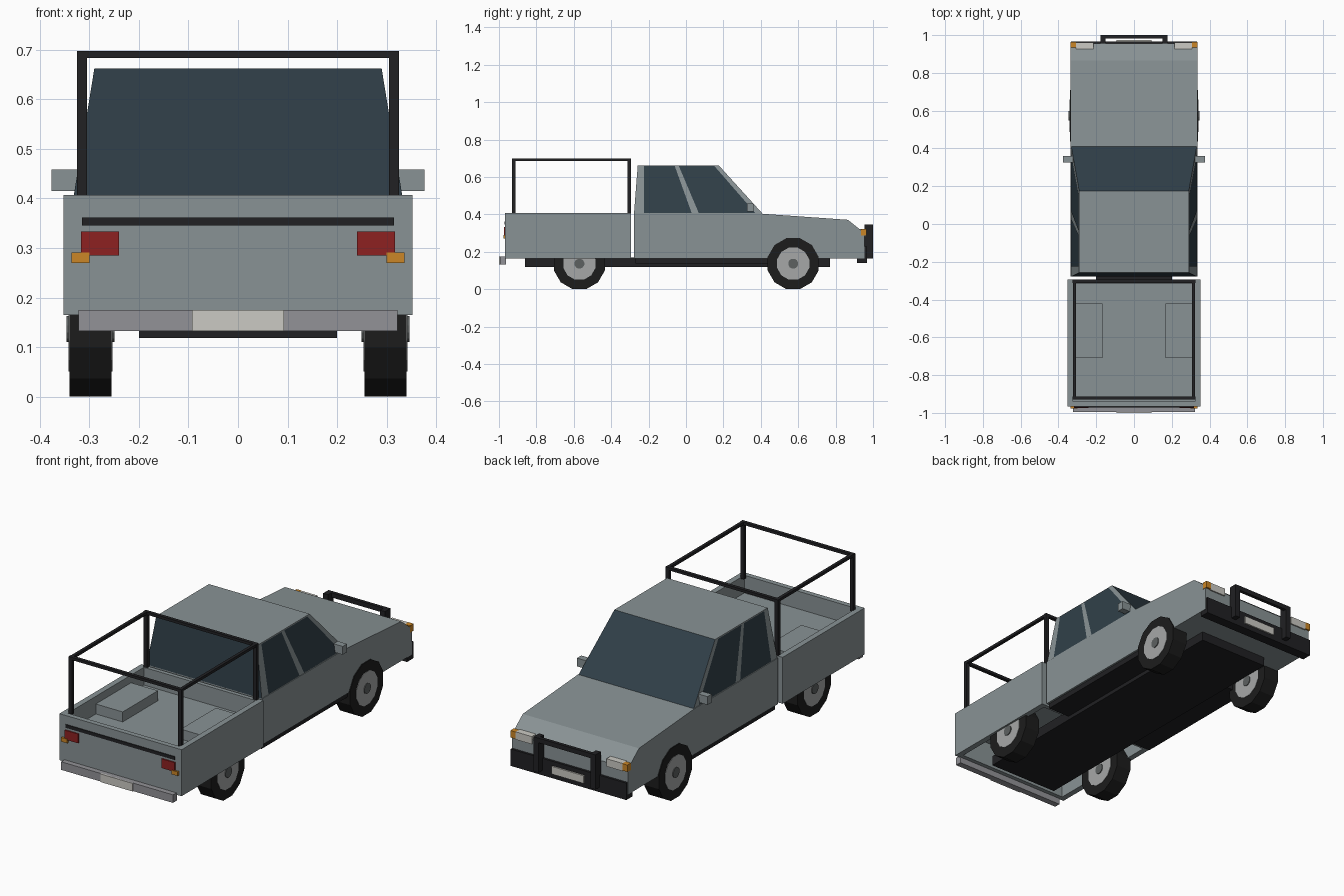
import bpy, bmesh, math
from mathutils import Matrix

if "Cube" in bpy.data.objects:
    bpy.data.objects.remove(bpy.data.objects["Cube"])


def material(name, rgb):
    m = bpy.data.materials.new(name)
    m.diffuse_color = (*rgb, 1)
    m.use_nodes = True
    m.node_tree.nodes["Principled BSDF"].inputs["Base Color"].default_value = m.diffuse_color
    return m


PAINT = material("paint", (0.25, 0.29, 0.30))
BLACK = material("black", (0.015, 0.015, 0.017))
TYRE = material("tyre", (0.012, 0.012, 0.012))
GLASS = material("glass", (0.03, 0.05, 0.065))
RED = material("red", (0.27, 0.015, 0.015))
ORANGE = material("orange", (0.6, 0.24, 0.02))
CREAM = material("cream", (0.6, 0.59, 0.55))
STEEL = material("steel", (0.29, 0.29, 0.31))
RIM = material("rim", (0.38, 0.39, 0.39))
HUB = material("hub", (0.11, 0.12, 0.12))


def finish(name, bm, *mats):
    bmesh.ops.recalc_face_normals(bm, faces=bm.faces)
    me = bpy.data.meshes.new(name)
    bm.to_mesh(me)
    bm.free()
    for m in mats:
        me.materials.append(m)
    ob = bpy.data.objects.new(name, me)
    bpy.context.collection.objects.link(ob)
    return ob


def boxes(name, mat, *spans):
    """Boxes given as (x0, x1, y0, y1, z0, z1), joined in one object."""
    bm = bmesh.new()
    for x0, x1, y0, y1, z0, z1 in spans:
        mtx = Matrix.Translation(((x0 + x1) / 2, (y0 + y1) / 2, (z0 + z1) / 2)) \
            @ Matrix.Diagonal((x1 - x0, y1 - y0, z1 - z0, 1))
        bmesh.ops.create_cube(bm, size=1, matrix=mtx)
    return finish(name, bm, mat)


def pair(name, mat, *spans):
    """Boxes on the +x side plus their mirror images."""
    return boxes(name, mat, *spans, *[(-s[1], -s[0], *s[2:]) for s in spans])


def prism(name, mat, profile, half_width):
    """Side profile (y, z) extruded across x."""
    bm = bmesh.new()
    f = bm.faces.new([bm.verts.new((-half_width, y, z)) for y, z in profile])
    ext = bmesh.ops.extrude_face_region(bm, geom=[f])
    moved = [v for v in ext["geom"] if isinstance(v, bmesh.types.BMVert)]
    bmesh.ops.translate(bm, verts=moved, vec=(2 * half_width, 0, 0))
    return finish(name, bm, mat)


# Cab lower body with bonnet and sloped nose
prism("cab_body", PAINT, [(-0.278, 0.165), (-0.278, 0.405), (0.41, 0.403),
                          (0.865, 0.371), (0.955, 0.30), (0.955, 0.165)], 0.335)

# Greenhouse: tapered block, front and rear faces are glass
Z0, Z1, X0, X1 = 0.403, 0.662, 0.332, 0.29
bm = bmesh.new()
ring = [[bm.verts.new((s * x, y, z)) for s, y in ((-1, yb), (1, yb), (1, yf), (-1, yf))]
        for x, z, yb, yf in ((X0, Z0, -0.278, 0.41), (X1, Z1, -0.258, 0.175))]
bm.faces.new(ring[0])
bm.faces.new(ring[1])
for i in range(4):
    j = (i + 1) % 4
    f = bm.faces.new((ring[0][i], ring[0][j], ring[1][j], ring[1][i]))
    f.material_index = 1 if i in (0, 2) else 0
finish("cab_top", bm, PAINT, GLASS)

# Side windows lying just off the tapered sides
bm = bmesh.new()
for s in (-1, 1):
    for low_a, low_b, top_a, top_b in ((-0.225, 0.03, -0.225, -0.06),
                                       (0.068, 0.37, -0.038, 0.152)):
        quad = []
        for y, z in ((low_a, 0.408), (low_b, 0.408), (top_b, 0.658), (top_a, 0.658)):
            x = X0 + (X1 - X0) * (z - Z0) / (Z1 - Z0) + 0.002
            quad.append(bm.verts.new((s * x, y, z)))
        f = bm.faces.new(quad if s > 0 else quad[::-1])
me_windows = bpy.data.meshes.new("side_windows")
bm.to_mesh(me_windows)
bm.free()
me_windows.materials.append(GLASS)
bpy.context.collection.objects.link(bpy.data.objects.new("side_windows", me_windows))

# Door mirrors
pair("door_mirrors", PAINT, (0.31, 0.376, 0.325, 0.36, 0.415, 0.458))

# Open load bed: walls, raised floor and wheel boxes
boxes("load_bed", PAINT,
      (-0.352, -0.322, -0.967, -0.293, 0.165, 0.407),
      (0.322, 0.352, -0.967, -0.293, 0.165, 0.407),
      (-0.322, 0.322, -0.967, -0.94, 0.165, 0.407),
      (-0.322, 0.322, -0.315, -0.293, 0.165, 0.407),
      (-0.322, 0.322, -0.94, -0.315, 0.295, 0.315))
pair("wheel_boxes", PAINT, (0.167, 0.322, -0.71, -0.42, 0.31, 0.367))

# Rack frame over the bed
posts = [(0.305, 0.325, y, y + 0.018, 0.40, 0.698) for y in (-0.93, -0.312)]
pair("rack_posts", BLACK, *posts)
pair("rack_side_rails", BLACK, (0.307, 0.323, -0.93, -0.294, 0.684, 0.698))
boxes("rack_cross_rails", BLACK,
      *[(-0.305, 0.305, y, y + 0.018, 0.684, 0.698) for y in (-0.93, -0.312)])

# Chassis and sills
boxes("chassis", BLACK, (-0.2, 0.2, -0.86, 0.77, 0.118, 0.17))
boxes("sills", BLACK, (-0.325, 0.325, -0.27, 0.46, 0.138, 0.17))

# Tail: trim, lamps, bumper, plate
boxes("tail_trim", BLACK, (-0.315, 0.315, -0.971, -0.96, 0.345, 0.362))
pair("tail_lamps", RED, (0.24, 0.317, -0.974, -0.96, 0.285, 0.333))
pair("rear_indicators", ORANGE, (0.30, 0.336, -0.977, -0.96, 0.27, 0.291))
boxes("rear_bumper", STEEL, (-0.322, 0.322, -0.995, -0.962, 0.133, 0.175))
boxes("rear_plate", CREAM, (-0.093, 0.093, -1.0, -0.99, 0.133, 0.175))

# Nose: lamps, bumper, plate, bull bar
pair("headlamps", CREAM, (0.215, 0.308, 0.925, 0.962, 0.282, 0.322))
pair("front_indicators", ORANGE, (0.308, 0.337, 0.935, 0.964, 0.286, 0.322))
boxes("front_bumper", BLACK, (-0.333, 0.333, 0.915, 0.967, 0.14, 0.228))
boxes("front_plate", CREAM, (-0.093, 0.093, 0.96, 0.975, 0.165, 0.205))
pair("bull_bar_posts", BLACK, (0.15, 0.178, 0.955, 1.0, 0.165, 0.346))
boxes("bull_bar_rail", BLACK, (-0.15, 0.15, 0.982, 1.0, 0.322, 0.346))


# Wheels: twelve-sided tyre, rim disc and hub cap
def disc(name, mat, radius, x0, x1, y, z):
    bm = bmesh.new()
    mtx = Matrix.Translation(((x0 + x1) / 2, y, z)) @ Matrix.Rotation(math.pi / 2, 4, "Y") \
        @ Matrix.Rotation(math.radians(15), 4, "Z")
    bmesh.ops.create_cone(bm, cap_ends=True, segments=12, radius1=radius, radius2=radius,
                          depth=abs(x1 - x0), matrix=mtx)
    return finish(name, bm, mat)


for y, end in ((-0.57, "rear"), (0.573, "front")):
    for s, side in ((-1, "left"), (1, "right")):
        tag = f"{end}_{side}"
        disc(f"tyre_{tag}", TYRE, 0.141, s * 0.255, s * 0.340, y, 0.1365)
        disc(f"rim_{tag}", RIM, 0.089, s * 0.253, s * 0.342, y, 0.1365)
        disc(f"hub_{tag}", HUB, 0.027, s * 0.249, s * 0.346, y, 0.1365)
